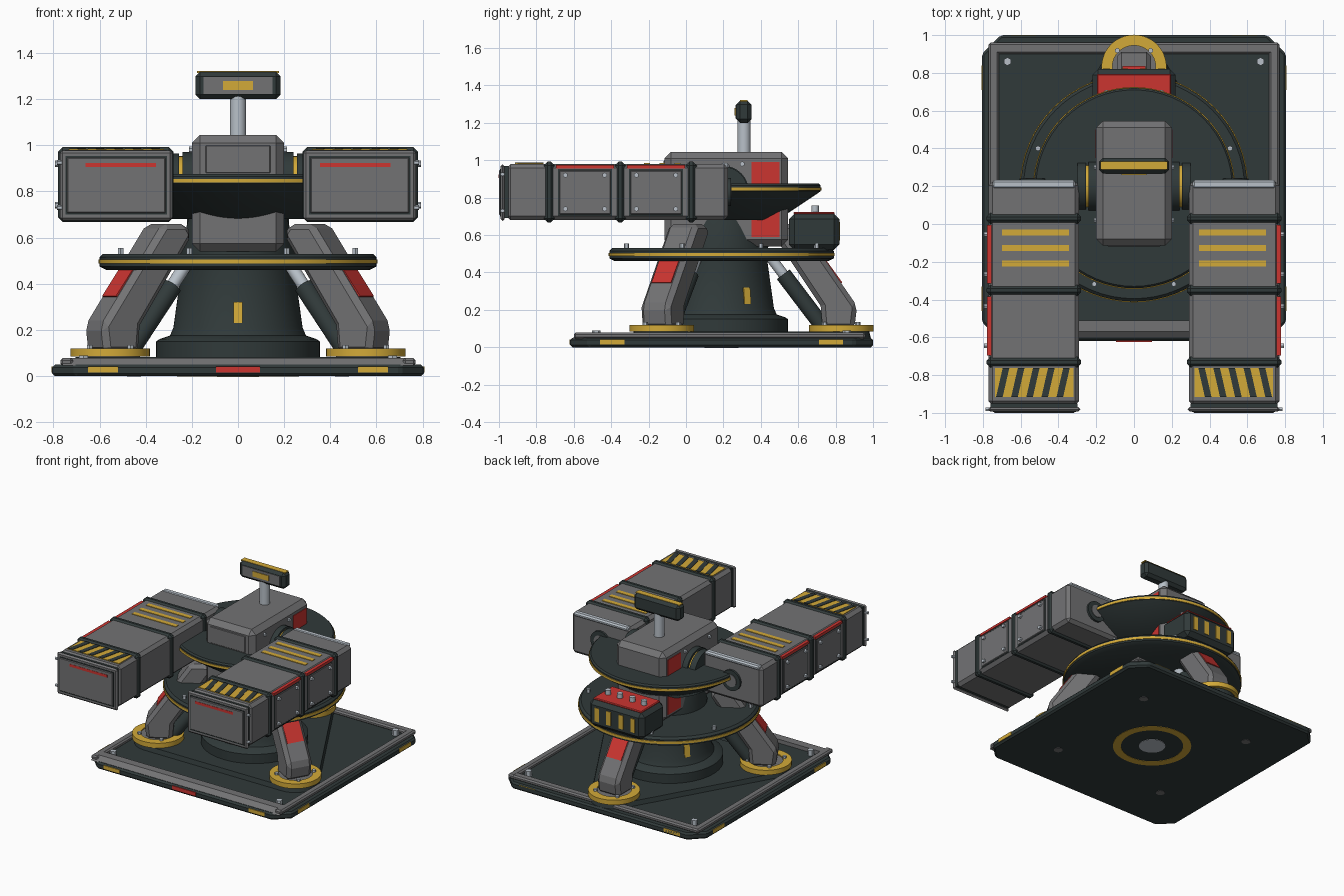
import bpy, bmesh, math
from mathutils import Matrix, Vector

if "Cube" in bpy.data.objects:
    bpy.data.objects.remove(bpy.data.objects["Cube"])

CY = 0.19  # turret axis


def material(name, rgb):
    m = bpy.data.materials.new(name)
    m.use_nodes = True
    m.diffuse_color = (*rgb, 1)
    m.node_tree.nodes["Principled BSDF"].inputs["Base Color"].default_value = (*rgb, 1)
    return m


GRAY = material("armour gray", (0.17, 0.17, 0.175))
DARK = material("dark green gray", (0.03, 0.042, 0.042))
YELLOW = material("warning yellow", (0.65, 0.4, 0.04))
RED = material("signal red", (0.6, 0.035, 0.03))
STEEL = material("bright steel", (0.48, 0.53, 0.58))


def finish(bm, name, mat, bevel=0, mirror=False, smooth=False):
    bmesh.ops.recalc_face_normals(bm, faces=bm.faces)
    if smooth:
        for f in bm.faces:
            f.smooth = True
        for e in bm.edges:
            e.smooth = e.calc_face_angle(0) < 0.6
    me = bpy.data.meshes.new(name)
    bm.to_mesh(me)
    bm.free()
    me.materials.append(mat)
    ob = bpy.data.objects.new(name, me)
    bpy.context.collection.objects.link(ob)
    if bevel:
        mod = ob.modifiers.new("Bevel", "BEVEL")
        mod.width, mod.segments = bevel, 1
    if mirror:
        ob.modifiers.new("Mirror", "MIRROR")
    return ob


def box(name, x, y, z, mat, bevel=0, mirror=False):
    bm = bmesh.new()
    bmesh.ops.create_cube(bm, size=1)
    for v in bm.verts:
        v.co = [(a + b) / 2 + c * (b - a) for (a, b), c in zip((x, y, z), v.co)]
    return finish(bm, name, mat, bevel, mirror)


def prism(name, pts, lo, hi, mat, matrix=Matrix(), bevel=0, mirror=False):
    bm = bmesh.new()
    face = bm.faces.new([bm.verts.new((a, b, lo)) for a, b in pts])
    new = bmesh.ops.extrude_face_region(bm, geom=[face])["geom"]
    bmesh.ops.translate(bm, verts=[g for g in new if isinstance(g, bmesh.types.BMVert)],
                        vec=(0, 0, hi - lo))
    bm.transform(matrix)
    return finish(bm, name, mat, bevel, mirror)


def rod(name, p, q, r, mat, mirror=False, segments=24):
    p, q = Vector(p), Vector(q)
    bm = bmesh.new()
    rot = (q - p).to_track_quat("Z", "Y").to_matrix().to_4x4()
    bmesh.ops.create_cone(bm, cap_ends=True, segments=segments, radius1=r, radius2=r,
                          depth=(q - p).length, matrix=Matrix.Translation((p + q) / 2) @ rot)
    return finish(bm, name, mat, 0, mirror, segments > 8)


def lathe(name, profile, mat, center=(0, CY), closed=False):
    bm = bmesh.new()
    vs = [bm.verts.new((r, 0, z)) for r, z in profile]
    es = [bm.edges.new(pair) for pair in zip(vs, vs[1:])]
    if closed:
        es.append(bm.edges.new((vs[-1], vs[0])))
    bmesh.ops.spin(bm, geom=vs + es, axis=(0, 0, 1), cent=(0, 0, 0),
                   angle=math.tau, steps=64)
    bmesh.ops.remove_doubles(bm, verts=bm.verts, dist=0.0005)
    bmesh.ops.translate(bm, verts=bm.verts, vec=(*center, 0))
    return finish(bm, name, mat, smooth=True)


def ring(name, r0, r1, z0, z1, mat, center=(0, CY)):
    return lathe(name, [(r0, z0), (r1, z0), (r1, z1), (r0, z1)], mat, center, True)


def octagon(x, y, c):
    pts = [(x - c, -y), (x, c - y), (x, y - c), (x - c, y)]
    return pts + [(-a, -b) for a, b in pts]


# Base tray with raised rim
at_axis = Matrix.Translation((0, CY, 0))
prism("base_plate", octagon(0.805, 0.81, 0.1), 0, 0.05, DARK, at_axis, 0.012)
box("rim_side", (0.715, 0.77), (-0.6, 0.96), (0.045, 0.078), GRAY, 0.01, True)
box("rim_back", (-0.76, 0.76), (0.9, 0.96), (0.045, 0.077), GRAY, 0.01)
prism("rim_front", [(-0.61, 0.045), (-0.51, 0.045), (-0.51, 0.078), (-0.57, 0.078)],
      -0.76, 0.76, GRAY, Matrix(((0, 0, 1, 0), (1, 0, 0, 0), (0, 1, 0, 0), (0, 0, 0, 1))))
for i, y in enumerate((-0.48, 0.86)):
    rod(f"base_bolt_{i}", (0.67, y, 0.04), (0.67, y, 0.09), 0.022, STEEL, True, 6)
for y0, y1 in ((-0.624, -0.618), (0.998, 1.0)):
    box("edge_mark_end", (0.52, 0.65), (y0, y1), (0.015, 0.042), YELLOW, 0, True)
for y in (-0.46, 0.71):
    box("edge_mark_side", (0.802, 0.808), (y, y + 0.13), (0.015, 0.042), YELLOW, 0, True)
box("front_red_mark", (-0.095, 0.095), (-0.624, -0.618), (0.015, 0.042), RED)
ring("underside_ring", 0.21, 0.265, -0.002, 0.01, YELLOW)
rod("underside_hub", (0, CY, -0.003), (0, CY, 0.02), 0.09, STEEL)
for y in (CY - 0.45, CY + 0.45):
    rod("underside_bolt", (0.45, y, -0.002), (0.45, y, 0.02), 0.03, GRAY, True)

# Pedestal column
lathe("pedestal", [(0, 0.05), (0.355, 0.05), (0.355, 0.15), (0.34, 0.16), (0.295, 0.175),
                   (0.28, 0.21), (0.245, 0.46), (0.25, 0.54), (0.21, 0.7), (0, 0.7)], DARK)

# Three legs with feet, pistons and pedestal windows
pad = bmesh.new()
for k in range(3):
    turn = at_axis @ Matrix.Rotation(math.radians(90 + 120 * k), 4, "Z")
    upright = turn @ Matrix.Rotation(math.pi / 2, 4, "X")
    foot = turn @ Vector((0.64, 0, 0))
    bmesh.ops.create_cone(pad, segments=32, radius1=0.16, radius2=0.15, depth=0.04,
                          matrix=Matrix.Translation(foot + Vector((0, 0, 0.063))))
    ring("foot_ring", 0.115, 0.172, 0.085, 0.12, YELLOW, foot.xy)
    lathe("foot_disc", [(0, 0.08), (0.13, 0.08), (0.13, 0.112), (0, 0.112)], GRAY, foot.xy)
    for j in range(4):
        p = foot + Matrix.Rotation(math.pi * (j + 0.5) / 2, 3, "Z") @ Vector((0.125, 0, 0.1))
        rod("foot_bolt", p, p + Vector((0, 0, 0.035)), 0.014, STEEL, False, 6)
    prism("leg", [(0.54, 0.1), (0.71, 0.1), (0.725, 0.22), (0.42, 0.66), (0.3, 0.66),
                  (0.27, 0.61), (0.53, 0.22)], -0.09, 0.09, GRAY, upright, 0.025)
    prism("leg_red_panel", [(0.63, 0.34), (0.545, 0.465), (0.555, 0.472), (0.646, 0.346)],
          -0.06, 0.06, RED, upright)
    rod("piston_body", turn @ Vector((0.55, 0, 0.1)), turn @ Vector((0.33, 0, 0.39)), 0.043, DARK)
    rod("piston_rod", turn @ Vector((0.36, 0, 0.35)), turn @ Vector((0.24, 0, 0.51)), 0.028, STEEL)
    prism("pedestal_window", [(-0.266, 0.23), (-0.283, 0.23), (-0.271, 0.32), (-0.25, 0.32)],
          -0.02, 0.02, YELLOW, upright)
bmesh.ops.convex_hull(pad, input=pad.verts)
finish(pad, "leg_pad", DARK)

# Lower turntable
lathe("lower_disc", [(0, 0.46), (0.57, 0.46), (0.6, 0.475), (0.6, 0.515), (0.585, 0.53),
                     (0, 0.53)], DARK)
ring("lower_disc_stripe", 0.58, 0.605, 0.487, 0.505, YELLOW)
for k in range(8):
    a = math.pi * (k + 0.5) / 4
    p = Vector((0.55 * math.cos(a), CY + 0.55 * math.sin(a), 0.52))
    rod("disc_bolt", p, p + Vector((0, 0, 0.035)), 0.014, STEEL, False, 6)

# Upper turntable with tapered underside
lathe("upper_disc", [(0, 0.68), (0.3, 0.68), (0.51, 0.82), (0.53, 0.835), (0.53, 0.865),
                     (0.52, 0.875), (0, 0.875)], DARK)
ring("upper_disc_stripe", 0.51, 0.535, 0.838, 0.855, YELLOW)

# Central housing
box("housing", (-0.2, 0.2), (-0.115, 0.545), (0.54, 1.045), GRAY, 0.035)
box("housing_front_panel", (-0.14, 0.14), (-0.119, -0.1), (0.88, 1.0), GRAY, 0.003)
box("housing_red_panel", (0.195, 0.204), (0.35, 0.5), (0.59, 0.99), RED, 0, True)
for y in (0.02, 0.3):
    rod("housing_bolt", (0.19, y, 0.98), (0.212, y, 0.98), 0.014, STEEL, True, 6)

# Trunnions between housing and launchers
for name, x0, x1, r, mat in (("trunnion_inner", 0.19, 0.24, 0.135, DARK),
                             ("trunnion_ring", 0.23, 0.262, 0.118, YELLOW),
                             ("trunnion_outer", 0.255, 0.3, 0.13, DARK)):
    rod(name, (x0, CY + 0.01, 0.835), (x1, CY + 0.01, 0.835), r, mat, True, 32)

# Rear power box
box("power_box", (-0.22, 0.22), (0.55, 0.82), (0.52, 0.715), DARK, 0.03)
box("power_box_lid", (-0.195, 0.195), (0.575, 0.795), (0.71, 0.724), RED, 0.005)
for x in (0.05, 0.145):
    rod("lid_knob", (x, 0.69, 0.72), (x, 0.69, 0.757), 0.02, STEEL, True, 12)
    box("power_box_vent", (x - 0.018, x + 0.018), (0.815, 0.824), (0.57, 0.67), YELLOW, 0, True)

# Sensor mast
rod("mast", (0, 0.31, 1.03), (0, 0.31, 1.22), 0.035, STEEL)
box("sensor_head", (-0.185, 0.185), (0.268, 0.35), (1.2, 1.318), DARK, 0.02)
box("sensor_face", (-0.15, 0.15), (0.264, 0.27), (1.222, 1.296), GRAY)
box("sensor_lens", (-0.065, 0.065), (0.26, 0.27), (1.24, 1.278), YELLOW)
box("sensor_top", (-0.178, 0.178), (0.288, 0.33), (1.314, 1.321), YELLOW)

# Twin launchers, mirrored
box("launcher_body", (0.29, 0.77), (-0.96, 0.225), (0.68, 0.98), GRAY, 0.022, True)
box("launcher_gap", (0.3, 0.76), (-0.972, -0.95), (0.69, 0.97), DARK, 0, True)
box("launcher_cap", (0.283, 0.772), (-0.992, -0.97), (0.675, 0.978), GRAY, 0.012, True)
box("cap_seam", (0.308, 0.747), (-0.995, -0.98), (0.7, 0.953), DARK, 0, True)
box("cap_panel", (0.314, 0.741), (-1.0, -0.98), (0.706, 0.947), GRAY, 0.004, True)
box("cap_red_line", (0.355, 0.66), (-1.0015, -0.99), (0.905, 0.924), RED, 0, True)
for z in (0.73, 0.925):
    rod("cap_bolt", (0.76, -0.981, z), (0.785, -0.981, z), 0.011, STEEL, True, 6)
for y in (-0.76, -0.38, 0.0):
    box("launcher_band", (0.28, 0.78), (y, y + 0.058), (0.668, 0.992), DARK, 0.02, True)
for y in (-0.685, -0.305):
    box("side_seam", (0.765, 0.772), (y, y + 0.29), (0.703, 0.953), DARK, 0, True)
    box("side_panel", (0.765, 0.777), (y + 0.008, y + 0.282), (0.711, 0.945), GRAY, 0.004, True)
    box("red_edge", (0.752, 0.777), (y - 0.01, y + 0.3), (0.957, 0.974), RED, 0, True)
    for by in (y + 0.04, y + 0.25):
        for z in (0.74, 0.92):
            rod("panel_bolt", (0.77, by, z), (0.793, by, z), 0.014, STEEL, True, 6)
for y in (-0.045, -0.127, -0.209):
    box("top_slot", (0.345, 0.7), (y - 0.016, y + 0.016), (0.975, 0.984), YELLOW, 0, True)

# Hazard plate with slanted stripes
box("hazard_plate", (0.32, 0.735), (-0.915, -0.762), (0.975, 0.985), YELLOW, 0, True)
for k in range(5):
    x = 0.345 + 0.08 * k
    prism("hazard_stripe", [(x + 0.03, -0.915), (x + 0.065, -0.915), (x + 0.03, -0.762),
                            (x - 0.005, -0.762)], 0.98, 0.988, DARK, mirror=True)

# Launcher rear: bright edge bar and exhaust port
box("rear_bar", (0.31, 0.75), (0.185, 0.232), (0.955, 0.985), STEEL, 0.01, True)
rod("exhaust_rim", (0.53, 0.21, 0.83), (0.53, 0.24, 0.83), 0.075, DARK, True)
rod("exhaust_core", (0.53, 0.22, 0.83), (0.53, 0.244, 0.83), 0.045, GRAY, True)
